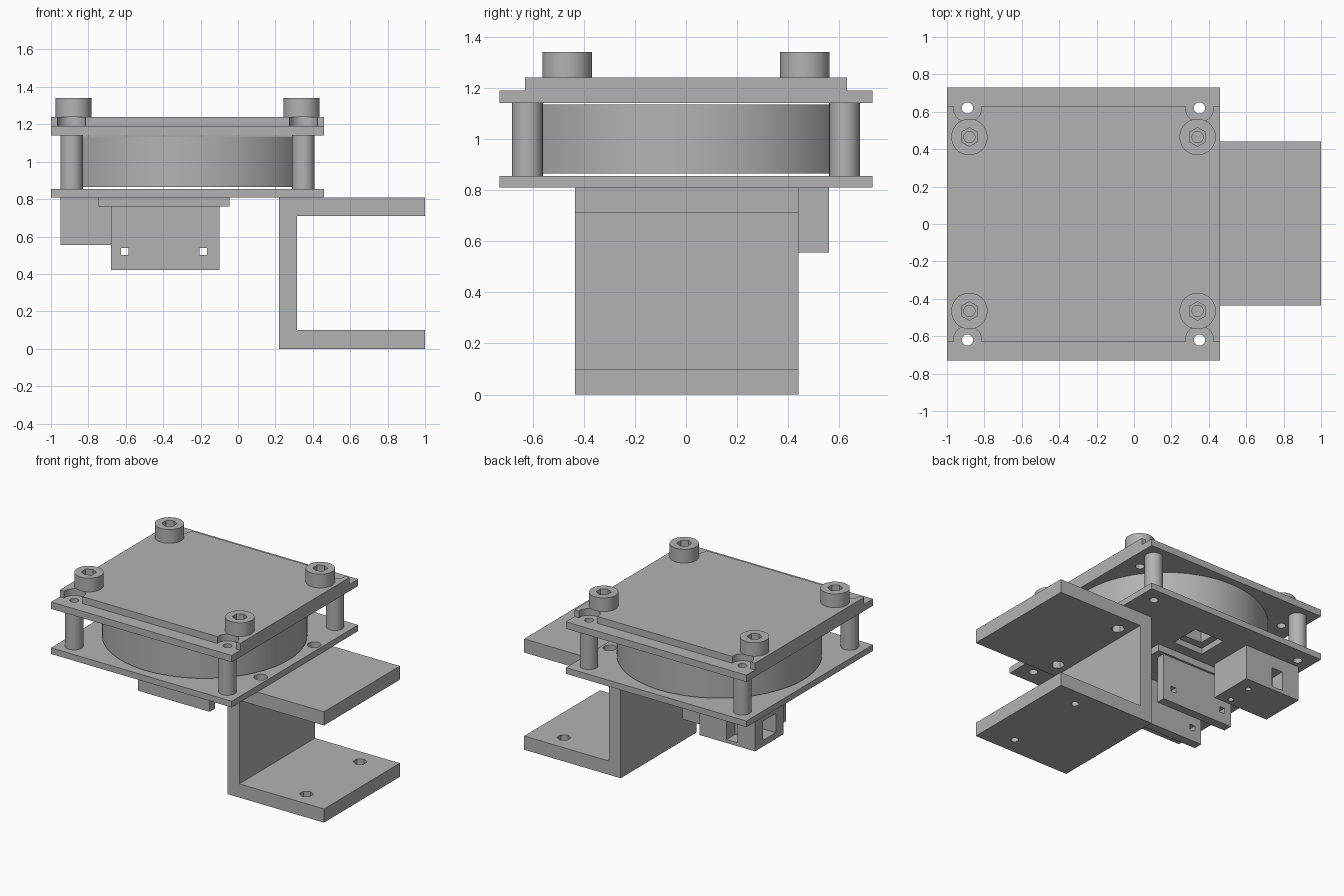
import bpy, math

if "Cube" in bpy.data.objects:
    bpy.data.objects.remove(bpy.data.objects["Cube"], do_unlink=True)

grey = bpy.data.materials.new("machined grey")
grey.use_nodes = True
grey.diffuse_color = (0.45, 0.45, 0.45, 1)
grey.node_tree.nodes["Principled BSDF"].inputs["Base Color"].default_value = (0.45, 0.45, 0.45, 1)


def finish(name):
    ob = bpy.context.object
    ob.name = name
    bpy.ops.object.transform_apply(location=False, rotation=True, scale=True)
    ob.data.materials.append(grey)
    return ob


def box(name, x, y, z):
    """Box from (min, max) pairs."""
    mid = [(a + b) / 2 for a, b in (x, y, z)]
    bpy.ops.mesh.primitive_cube_add(size=1, location=mid)
    bpy.context.object.scale = [b - a for a, b in (x, y, z)]
    return finish(name)


def rod(name, x, y, z, r, sides=32):
    """Upright cylinder or prism between two heights."""
    bpy.ops.mesh.primitive_cylinder_add(vertices=sides, radius=r, depth=z[1] - z[0],
                                        location=(x, y, (z[0] + z[1]) / 2))
    return finish(name)


def cut(target, cutters, operation="DIFFERENCE"):
    bpy.ops.object.select_all(action="DESELECT")
    bpy.context.view_layer.objects.active = target
    target.select_set(True)
    for c in cutters:
        mod = target.modifiers.new("cut", "BOOLEAN")
        mod.operation, mod.object, mod.solver = operation, c, "EXACT"
        bpy.ops.object.modifier_apply(modifier=mod.name)
        bpy.data.objects.remove(c, do_unlink=True)


def holes(spots, r, z=(-0.1, 1.5), sides=32):
    return [rod("cutter", x, y, z, r, sides) for x, y in spots]


CX = -0.27
wide, deep = (-1, 0.46), (-0.73, 0.73)
corners = [(CX + sx * 0.62, sy * 0.62) for sx in (-1, 1) for sy in (-1, 1)]
screws = [(CX + sx * 0.61, sy * 0.465) for sx in (-1, 1) for sy in (-1, 1)]
mounts = [(0.40, -0.31), (0.40, 0.31)]
feet = [(0.77, -0.31), (0.77, 0.31)]

# Plates, with a cover notched around the corner holes
base = box("base_plate", wide, deep, (0.81, 0.855))
cut(base, holes(corners, 0.03) + holes(mounts, 0.045)
    + [box("cutter", (-0.35, -0.11), (0.28, 0.50), (0.7, 0.9))])
upper = box("upper_plate", wide, deep, (1.14, 1.19))
cut(upper, holes(corners, 0.03) + holes(screws, 0.03))
cover = box("top_cover", wide, (-0.63, 0.63), (1.19, 1.24))
cut(cover, holes(corners, 0.075) + holes(screws, 0.03))

# Drum between the plates, with a pocket above the base window
drum = rod("drum", CX, 0, (0.865, 1.135), 0.68, 96)
cut(drum, [box("cutter", (-0.31, -0.15), (0.32, 0.46), (0.8, 0.95))])

# Hollow corner posts
posts = []
for x, y in corners:
    post = rod("corner_post", x, y, (0.855, 1.14), 0.06)
    cut(post, holes([(x, y)], 0.03))
    posts.append(post)

# Socket head screws
for x, y in screws:
    head = rod("socket_screw", x, y, (1.24, 1.34), 0.097, 48)
    cut(head, holes([(x, y)], 0.05, (1.28, 1.4), 6) + holes([(x, y)], 0.03))
    posts.append(head)

# C-shaped side bracket with nut pockets on its inner faces
bracket = box("side_bracket", (0.22, 1), (-0.435, 0.44), (0, 0.81))
cut(bracket, [box("cutter", (0.315, 1.2), (-0.6, 0.6), (0.1, 0.71))]
    + holes(feet, 0.026, (-0.1, 0.3)) + holes(feet, 0.047, (0.05, 0.3), 6)
    + holes(mounts, 0.026, (0.6, 0.9)) + holes(mounts, 0.047, (0.6, 0.76), 6))

# Hanging clevis: pad and two pierced lugs
box("clevis_pad", (-0.745, -0.045), (-0.2, 0.2), (0.76, 0.81))
for side in (-1, 1):
    y = sorted((side * 0.12, side * 0.185))
    lug = box("clevis_lug", (-0.68, -0.10), y, (0.42, 0.76))
    cut(lug, [box("cutter", (x - 0.02, x + 0.02), (-0.4, 0.4), (0.5, 0.54))
              for x in (-0.605, -0.185)])

# Connector housing with two sockets and bottom screw holes
housing = box("connector_housing", (-0.95, -0.50), (0.23, 0.56), (0.555, 0.81))
cut(housing, [box("cutter", (-0.81, -0.72), (0.46, 0.7), (0.58, 0.72)),
              box("cutter", (-1.1, -0.84), (0.32, 0.47), (0.60, 0.74))]
    + holes([(-0.6, 0.28), (-0.6, 0.46)], 0.02, (0.5, 0.65), 16))

# Smooth the round parts, keeping edges sharp
bpy.ops.object.select_all(action="DESELECT")
for ob in posts + [base, upper, cover, drum, bracket, housing]:
    ob.select_set(True)
bpy.context.view_layer.objects.active = drum
bpy.ops.object.shade_smooth_by_angle(angle=math.radians(30))
